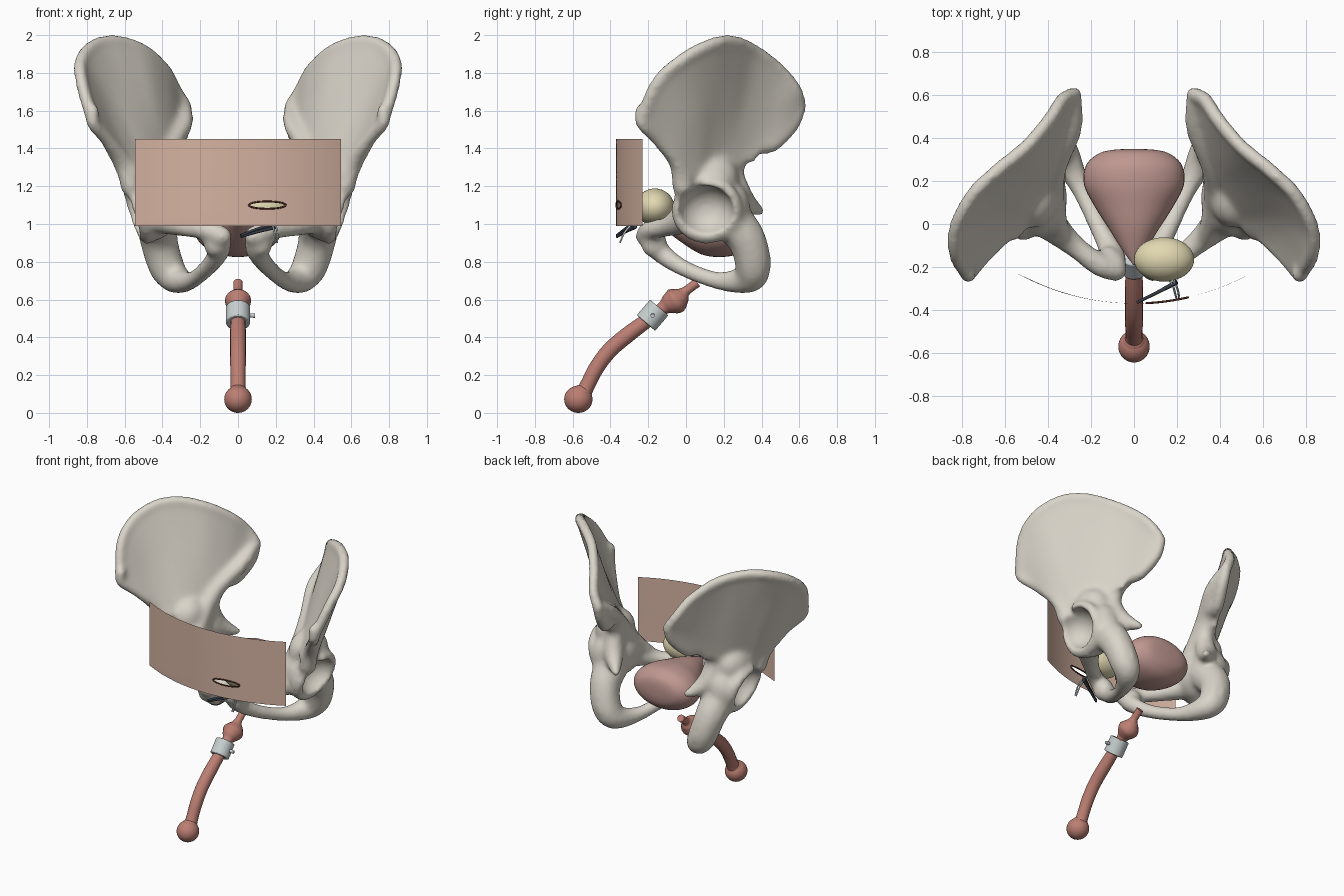
import bpy, bmesh, math
from mathutils import Vector, Matrix

if "Cube" in bpy.data.objects:
    bpy.data.objects.remove(bpy.data.objects["Cube"])


def material(name, rgb):
    m = bpy.data.materials.new(name)
    m.diffuse_color = (*rgb, 1)
    m.use_nodes = True
    m.node_tree.nodes["Principled BSDF"].inputs["Base Color"].default_value = m.diffuse_color
    return m


BONE = material("bone", (.70, .66, .585))
SKIN = material("skin", (.66, .45, .36))
BLADDER = material("bladder_pink", (.52, .31, .28))
FLESH = material("flesh", (.50, .21, .17))
BALLOON = material("balloon_cream", (.76, .69, .44))
SILICONE = material("silicone", (.58, .63, .63))
DARK = material("dark_metal", (.04, .05, .07))
WOUND = material("wound_edge", (.09, .025, .015))


def spline(pts, n):
    """n+1 samples of a Catmull-Rom curve through pts of any dimension"""
    out, last = [], len(pts) - 1
    for k in range(n + 1):
        s = k / n * last
        i = min(int(s), last - 1)
        t = s - i
        a, b, c, d = (pts[max(0, min(last, i + o))] for o in (-1, 0, 1, 2))
        out.append([.5 * (2 * q + (r - p) * t + (2 * p - 5 * q + 4 * r - s_) * t * t
                          + (3 * q - p - 3 * r + s_) * t ** 3)
                    for p, q, r, s_ in zip(a, b, c, d)])
    return out


def mesh_object(name, bm, mat, smooth=True):
    bmesh.ops.recalc_face_normals(bm, faces=bm.faces)
    for f in bm.faces:
        f.smooth = smooth
    me = bpy.data.meshes.new(name)
    bm.to_mesh(me)
    bm.free()
    ob = bpy.data.objects.new(name, me)
    bpy.context.collection.objects.link(ob)
    me.materials.append(mat)
    return ob


def chain(bm, pts, n):
    """string of overlapping balls, points are (x, y, z, radius)"""
    for x, y, z, r in spline(pts, n):
        bmesh.ops.create_icosphere(bm, subdivisions=2, radius=r,
                                   matrix=Matrix.Translation((x, y, z)))


def ball(bm, loc, size, sub=3):
    bmesh.ops.create_icosphere(bm, subdivisions=sub, radius=1,
                               matrix=Matrix.LocRotScale(Vector(loc), None, Vector(size)))


def tube(name, pts, n, mat, sides=6):
    """round sweep, points are (x, y, z, radius)"""
    cu = bpy.data.curves.new(name, 'CURVE')
    cu.dimensions, cu.bevel_depth = '3D', 1
    cu.bevel_resolution, cu.use_fill_caps = sides, True
    samples = spline(pts, n)
    sp = cu.splines.new('POLY')
    sp.points.add(n)
    for p, (x, y, z, r) in zip(sp.points, samples):
        p.co, p.radius = (x, y, z, 1), max(r, .001)
    ob = bpy.data.objects.new(name, cu)
    bpy.context.collection.objects.link(ob)
    cu.materials.append(mat)
    return ob


# Hip bone: iliac blade between crest, middle and base lines
crest = [(.775, -.235, 1.56), (.828, -.15, 1.75), (.83, -.02, 1.87), (.755, .13, 1.95),
         (.64, .245, 1.967), (.50, .36, 1.92), (.39, .49, 1.82), (.33, .58, 1.71), (.275, .605, 1.62)]
middle = [(.68, -.13, 1.42), (.70, -.04, 1.54), (.68, .05, 1.62), (.62, .14, 1.67),
          (.55, .22, 1.69), (.47, .29, 1.66), (.40, .37, 1.60), (.35, .44, 1.54), (.31, .51, 1.47)]
base = [(.58, -.03, 1.24), (.55, 0, 1.26), (.53, .04, 1.27), (.50, .08, 1.28), (.47, .13, 1.29),
        (.43, .2, 1.30), (.40, .25, 1.32), (.38, .29, 1.34), (.36, .33, 1.36)]
N, M = 40, 16
lines = [spline(l, N) for l in (crest, middle, base)]
grid = [[Vector(p) for p in spline([l[i] for l in lines], M)] for i in range(N + 1)]
bm = bmesh.new()
sides = []
for sign in (1, -1):
    rows = []
    for i in range(N + 1):
        row = []
        for j in range(M + 1):
            du = grid[min(i + 1, N)][j] - grid[max(i - 1, 0)][j]
            dv = grid[i][min(j + 1, M)] - grid[i][max(j - 1, 0)]
            thick = .028 + .035 * (j / M) ** 2
            row.append(bm.verts.new(grid[i][j] + sign * thick * du.cross(dv).normalized()))
        rows.append(row)
    for i in range(N):
        for j in range(M):
            bm.faces.new((rows[i][j], rows[i + 1][j], rows[i + 1][j + 1], rows[i][j + 1]))
    sides.append(rows)
rim = [(i, 0) for i in range(N)] + [(N, j) for j in range(M)] + \
      [(i, M) for i in range(N, 0, -1)] + [(0, j) for j in range(M, 0, -1)]
for (a, b), (c, d) in zip(rim, rim[1:] + rim[:1]):
    bm.faces.new((sides[0][a][b], sides[0][c][d], sides[1][c][d], sides[1][a][b]))
bmesh.ops.recalc_face_normals(bm, faces=bm.faces)

# Hip bone: thick borders, pubis and ischium
chain(bm, [(*p, .036) for p in crest], 110)
chain(bm, [(.77, -.235, 1.60, .038), (.765, -.23, 1.53, .037), (.69, -.145, 1.44, .036),
           (.61, -.045, 1.33, .05), (.565, -.015, 1.2, .06)], 36)
chain(bm, [(.28, .605, 1.62, .036), (.285, .56, 1.52, .04), (.33, .45, 1.42, .045),
           (.37, .33, 1.41, .05), (.39, .25, 1.29, .06), (.38, .28, 1.16, .07),
           (.32, .35, 1.09, .045), (.28, .395, 1.07, .026)], 60)
chain(bm, [(.275, .56, 1.6, .037), (.29, .44, 1.52, .05), (.37, .26, 1.38, .06),
           (.39, .10, 1.18, .07), (.33, -.06, 1.04, .04)], 40)
chain(bm, [(.43, .22, 1.04, .12), (.42, .32, .92, .105), (.38, .355, .78, .098),
           (.33, .325, .71, .08), (.25, .17, .70, .05), (.16, -.02, .77, .048),
           (.10, -.14, .855, .058), (.09, -.195, .93, .058)], 70)
chain(bm, [(.085, -.215, .935, .056), (.16, -.19, .965, .056), (.28, -.10, .985, .055),
           (.40, .01, 1.03, .085), (.46, .08, 1.08, .12)], 40)
ball(bm, (.12, -.17, .90), (.065, .07, .08))
ball(bm, (.47, .13, 1.24), (.12, .15, .14))
# hip socket body and slightly raised lip
ball(bm, (.455, .12, 1.09), (.145, .18, .18))
ball(bm, (.45, .22, 1.08), (.13, .12, .16))
up, centre = Vector((.33, 0, .94)), Vector((.53, .11, 1.075))
lip = [centre + .15 * (math.cos(a) * up + math.sin(a) * Vector((.08, 1, 0)))
       for a in (k * math.tau / 12 for k in range(11))]
chain(bm, [(*p, .042) for p in lip], 44)
hip = mesh_object("hip_bones", bm, BONE)

bm = bmesh.new()
ball(bm, (.58, .105, 1.07), (.14, .145, .135))
cutter = mesh_object("socket_cutter", bm, BONE)
cutter.hide_render = True
cutter.hide_viewport = True


def remesh(size):
    m = hip.modifiers.new("remesh", 'REMESH')
    m.mode, m.voxel_size, m.use_smooth_shade = 'VOXEL', size, True


remesh(.014)
m = hip.modifiers.new("socket", 'BOOLEAN')
m.operation, m.object = 'DIFFERENCE', cutter
remesh(.014)
m = hip.modifiers.new("smooth", 'SMOOTH')
m.factor, m.iterations = .5, 12
hip.modifiers.new("mirror", 'MIRROR')

# Bladder: ellipses lofted from the front tip to the flat back (y, half width, middle z, half height)
bm = bmesh.new()
S, rings = 40, []
for y, rx, cz, rz in spline([(-.19, .004, 1.03, .004), (-.12, .055, 1.02, .045), (-.02, .118, 1.0, .10),
                             (.08, .182, .98, .14), (.18, .232, .98, .155), (.27, .225, .985, .145),
                             (.325, .17, .99, .105), (.345, .1, .995, .06), (.35, .004, 1, .004)], 40):
    rings.append([bm.verts.new((rx * math.cos(k * math.tau / S), y, cz + rz * math.sin(k * math.tau / S)))
                  for k in range(S)])
for r, q in zip(rings, rings[1:]):
    for k in range(S):
        bm.faces.new((r[k], r[k - 1], q[k - 1], q[k]))
bm.faces.new(rings[0])
bm.faces.new(rings[-1])
mesh_object("bladder", bm, BLADDER)

# Pressure balloon
bm = bmesh.new()
ball(bm, (.14, -.165, 1.09), (.14, .103, .098), 4)
mesh_object("balloon_reservoir", bm, BALLOON)

# Urethra with bulb and rounded tip
tube("urethra_upper", [(0, .06, .69, .025), (0, 0, .645, .026), (0, -.025, .62, .05), (0, -.055, .595, .07),
                       (0, -.09, .575, .055), (0, -.12, .555, .036), (0, -.17, .52, .034)], 40, FLESH)
tube("urethra_shaft", [(0, -.17, .515, .037), (0, -.3, .42, .042), (0, -.40, .335, .042),
                       (0, -.47, .245, .041), (0, -.52, .15, .04), (0, -.55, .09, .045)], 40, FLESH)
bm = bmesh.new()
ball(bm, (0, -.57, .072), (.073, .075, .072), 4)
ball(bm, (0, -.555, .10), (.055, .055, .05), 3)
mesh_object("urethra_tip", bm, FLESH)

# Sphincter cuff with its clasp and port
axis, mid = Vector((0, .65, .76)).normalized(), Vector((0, -.177, .517))
turn = axis.to_track_quat('Z', 'Y')
bpy.ops.mesh.primitive_cylinder_add(vertices=40, radius=.064, depth=.108, location=mid,
                                    rotation=turn.to_euler())
cuff = bpy.context.object
cuff.name = "sphincter_cuff"
cuff.data.materials.append(SILICONE)
m = cuff.modifiers.new("bevel", 'BEVEL')
m.width, m.segments, m.limit_method = .006, 2, 'ANGLE'
bpy.ops.object.shade_smooth_by_angle()
tube("cuff_port", [(.055, mid.y, mid.z, .011), (.09, mid.y, mid.z - .003, .011)], 2, SILICONE)

# Curved skin panel with an oval opening
R, CX, CZ, X, Z0, Z1 = 1.131, .155, 1.10, .545, .99, 1.45


def on_skin(x, z):
    return Vector((x, R - .37 - math.sqrt(R * R - x * x), z))


angles = [k * math.tau / 96 for k in range(96)]
angles += [math.atan2(z - CZ, x - CX) % math.tau for x in (-X, X) for z in (Z0, Z1)]
bm = bmesh.new()
rays = []
for a in sorted(angles):
    c, s = math.cos(a), math.sin(a)
    reach = min(((X if c > 0 else -X) - CX) / c if abs(c) > 1e-6 else 9,
                ((Z1 if s > 0 else Z0) - CZ) / s if abs(s) > 1e-6 else 9)
    inner = 1 / math.hypot(c / .097, s / .019)
    rays.append([bm.verts.new(on_skin(CX + c * d, CZ + s * d))
                 for d in (inner + (reach - inner) * t / 12 for t in range(13))])
for r, q in zip(rays, rays[1:] + rays[:1]):
    for k in range(12):
        bm.faces.new((r[k], r[k + 1], q[k + 1], q[k]))
mesh_object("skin_panel", bm, SKIN)

# Dark edge of the opening
edge = [(*on_skin(CX + .097 * math.cos(a), CZ + .019 * math.sin(a)), .005)
        for a in (k * math.tau / 48 for k in range(49))]
tube("opening_edge", edge, 48, WOUND, 3)

# Instruments under the panel: dark forceps and pale curved hooks
for dz in (-.008, .008):
    tube("forceps_arm", [(.015, -.365, .937 + dz * .5, .007), (.11, -.318, .968 + dz, .008),
                         (.20, -.27, .993 + dz, .012)], 10, DARK, 3)
for dx in (-.008, .008):
    tube("retractor_prong", [(.175 + dx, -.265, 1.01, .005), (.19 + dx, -.29, .995, .005),
                             (.20 + dx, -.325, .955, .005), (.203 + dx * .6, -.35, .90, .004)],
         12, SILICONE, 3)
